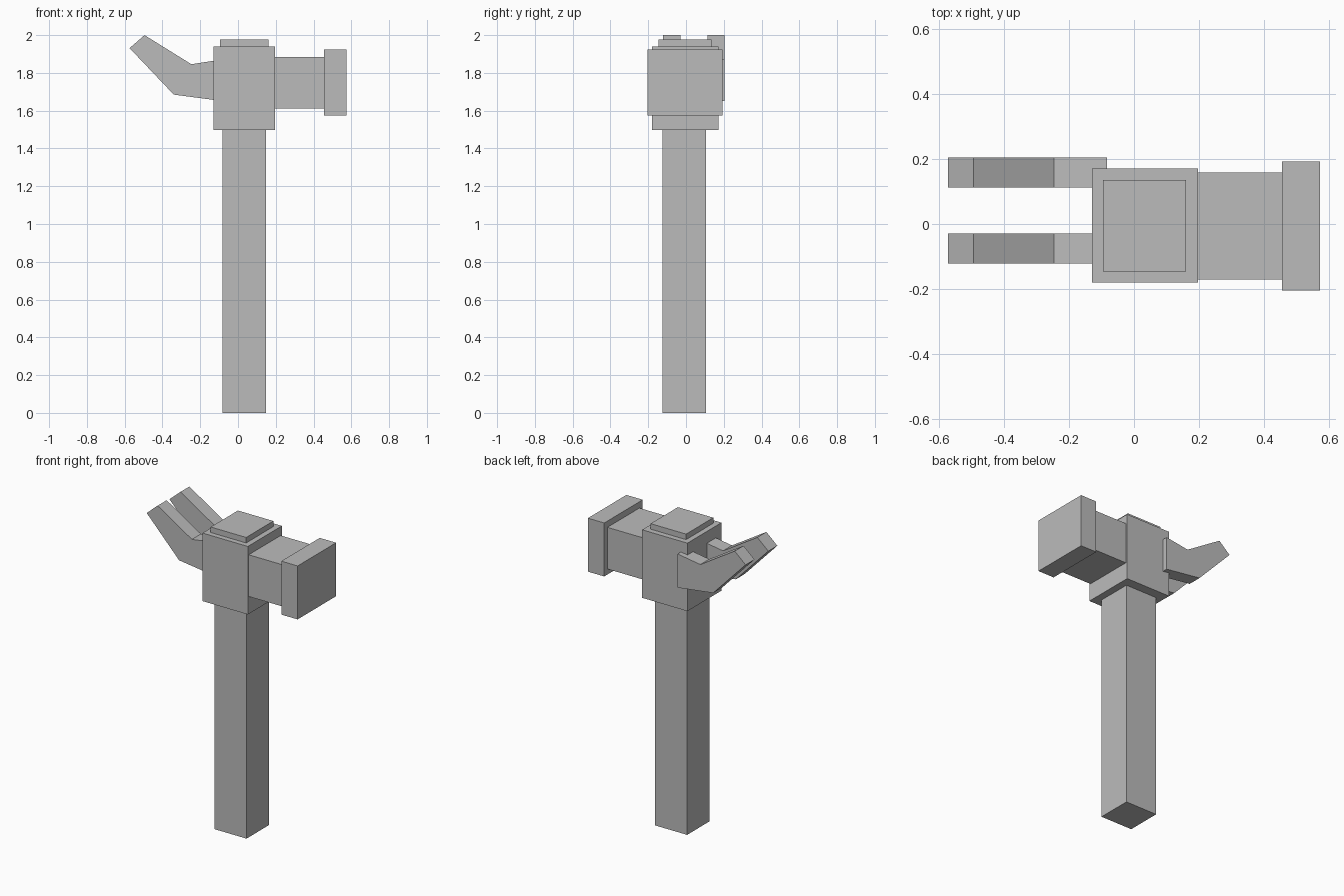
import bpy, bmesh

if "Cube" in bpy.data.objects:
    bpy.data.objects.remove(bpy.data.objects["Cube"])

grey = bpy.data.materials.new("plain_grey")
grey.diffuse_color = (0.5, 0.5, 0.5, 1)
grey.use_nodes = True
grey.node_tree.nodes["Principled BSDF"].inputs["Base Color"].default_value = grey.diffuse_color


def prism(name, profile, y0, y1):
    """Extrude an x-z profile from y0 to y1."""
    bm = bmesh.new()
    base = bm.faces.new([bm.verts.new((x, y0, z)) for x, z in profile])
    ext = bmesh.ops.extrude_face_region(bm, geom=[base], use_keep_orig=True)
    verts = [g for g in ext["geom"] if isinstance(g, bmesh.types.BMVert)]
    bmesh.ops.translate(bm, verts=verts, vec=(0, y1 - y0, 0))
    bmesh.ops.recalc_face_normals(bm, faces=bm.faces)
    mesh = bpy.data.meshes.new(name)
    bm.to_mesh(mesh)
    bm.free()
    mesh.materials.append(grey)
    obj = bpy.data.objects.new(name, mesh)
    bpy.context.collection.objects.link(obj)
    return obj


def box(name, x0, x1, y0, y1, z0, z1):
    return prism(name, [(x0, z0), (x1, z0), (x1, z1), (x0, z1)], y0, y1)


# Handle, with its top showing through the head
box("handle", -0.083, 0.149, -0.125, 0.107, 0.0, 1.51)
box("handle_cap", -0.095, 0.161, -0.146, 0.135, 1.90, 1.977)

# Head block, neck and striking face
box("head_block", -0.13, 0.197, -0.18, 0.171, 1.497, 1.941)
box("neck", 0.19, 0.46, -0.171, 0.159, 1.611, 1.883)
box("striking_face", 0.456, 0.574, -0.205, 0.192, 1.575, 1.924)

# Two bent claw prongs running into the head block
claw = [(-0.083, 1.651), (-0.34, 1.685), (-0.574, 1.931),
        (-0.495, 2.0), (-0.247, 1.846), (-0.083, 1.871)]
prism("claw_front", claw, -0.122, -0.029)
prism("claw_back", claw, 0.113, 0.205)
